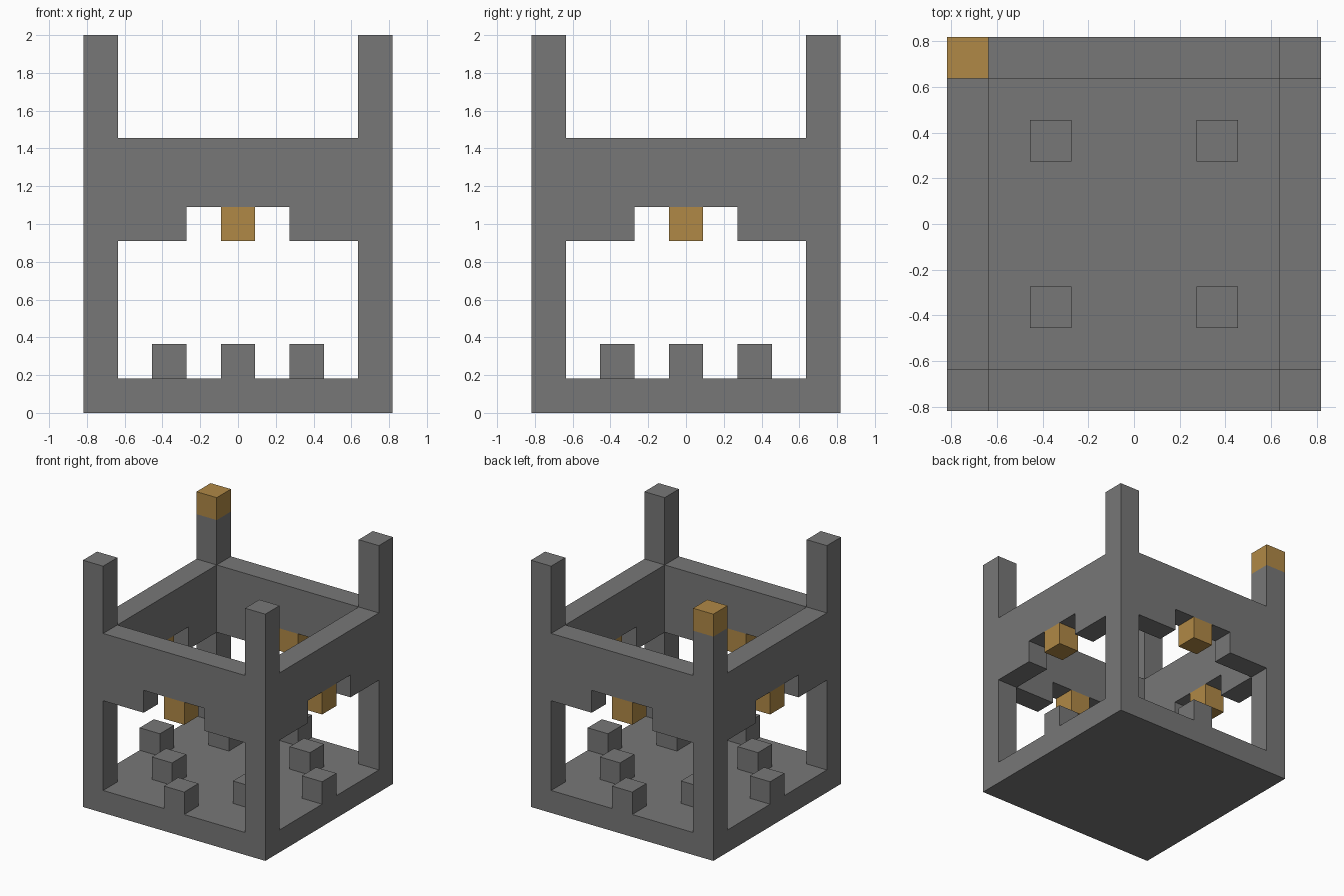
import bpy, bmesh
from math import pi
from mathutils import Matrix, Vector

U = 2 / 11  # one block

cube = bpy.data.objects.get("Cube")
if cube:
    bpy.data.objects.remove(cube, do_unlink=True)


def material(name, rgb):
    m = bpy.data.materials.new(name)
    m.use_nodes = True
    m.diffuse_color = (*rgb, 1)
    m.node_tree.nodes["Principled BSDF"].inputs["Base Color"].default_value = (*rgb, 1)
    return m


stone = material("stone grey", (0.185, 0.185, 0.185))
amber = material("amber", (0.434, 0.25, 0.061))


def finish(name, bm, mat):
    bmesh.ops.recalc_face_normals(bm, faces=bm.faces)
    mesh = bpy.data.meshes.new(name)
    bm.to_mesh(mesh)
    bm.free()
    mesh.materials.append(mat)
    ob = bpy.data.objects.new(name, mesh)
    bpy.context.collection.objects.link(ob)
    return ob


def block(name, x, y, z0, z1, mat, width=1):
    """Upright block centred on x, y, measured in block units."""
    bm = bmesh.new()
    size = Matrix.Diagonal((width * U, width * U, (z1 - z0) * U, 1))
    place = Matrix.Translation(Vector((x, y, (z0 + z1) / 2)) * U)
    bmesh.ops.create_cube(bm, size=1, matrix=place @ size)
    return finish(name, bm, mat)


def wall(name, angle):
    """Wall between two corner posts with a notch in its lower edge."""
    outline = [(-3.5, 5), (-1.5, 5), (-1.5, 6), (1.5, 6),
               (1.5, 5), (3.5, 5), (3.5, 8), (-3.5, 8)]
    bm = bmesh.new()
    face = bm.faces.new([bm.verts.new((x * U, -4.5 * U, z * U)) for x, z in outline])
    out = bmesh.ops.extrude_face_region(bm, geom=[face])
    verts = [v for v in out["geom"] if isinstance(v, bmesh.types.BMVert)]
    bmesh.ops.translate(bm, verts=verts, vec=(0, U, 0))
    bmesh.ops.rotate(bm, verts=bm.verts, matrix=Matrix.Rotation(angle, 3, "Z"))
    return finish(name, bm, stone)


# Floor slab
block("floor", 0, 0, 0, 1, stone, width=9)

# Corner posts, one with an amber cap, and the inner floor studs
for sx, side in ((-1, "right"), (1, "left")):
    for sy, end in ((-1, "front"), (1, "back")):
        capped = sx < 0 < sy
        block(f"{end}_{side}_post", 4 * sx, 4 * sy, 1, 10 if capped else 11, stone)
        if capped:
            block("post_cap", 4 * sx, 4 * sy, 10, 11, amber)
        block(f"{end}_{side}_stud", 2 * sx, 2 * sy, 1, 2, stone)

# Walls, each with a hanging lamp and a stud on the floor edge below it
sides = (("front", 0, -4), ("left", 4, 0), ("back", 0, 4), ("right", -4, 0))
for i, (side, x, y) in enumerate(sides):
    wall(f"{side}_wall", i * pi / 2)
    block(f"{side}_lamp", x, y, 5, 6, amber)
    block(f"{side}_edge_stud", x, y, 1, 2, stone)
